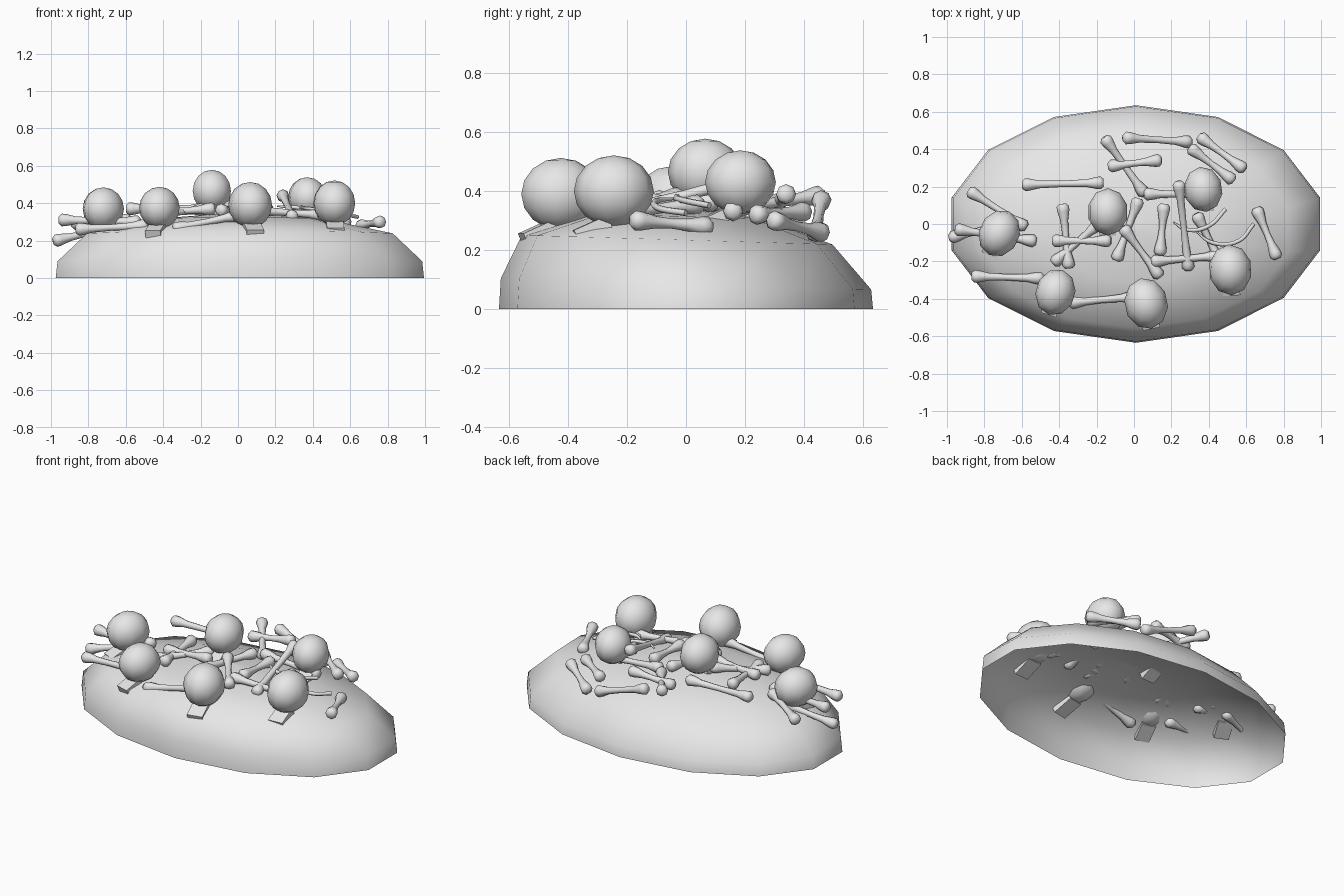
import bpy, bmesh, math
from mathutils import Vector, Matrix

if "Cube" in bpy.data.objects:
    bpy.data.objects.remove(bpy.data.objects["Cube"])

grey = bpy.data.materials.new("bone_grey")
grey.use_nodes = True
grey.diffuse_color = (0.8, 0.8, 0.8, 1)
grey.node_tree.nodes["Principled BSDF"].inputs["Base Color"].default_value = (0.8, 0.8, 0.8, 1)


def finish(name, bm, smooth=True):
    bmesh.ops.recalc_face_normals(bm, faces=bm.faces)
    mesh = bpy.data.meshes.new(name)
    bm.to_mesh(mesh)
    bm.free()
    mesh.materials.append(grey)
    for poly in mesh.polygons:
        poly.use_smooth = smooth
    obj = bpy.data.objects.new(name, mesh)
    bpy.context.collection.objects.link(obj)


def add_rings(bm, profile, sides, start=0.0):
    """Join circles of (radius, height) into a tube and return the rings."""
    rings = []
    for radius, height in profile:
        ring = []
        for i in range(sides):
            a = start + math.tau * i / sides
            ring.append(bm.verts.new((radius * math.cos(a), radius * math.sin(a), height)))
        rings.append(ring)
    for low, high in zip(rings, rings[1:]):
        for i in range(sides):
            j = (i + 1) % sides
            bm.faces.new((low[i], low[j], high[j], high[i]))
    return rings


# Mound: an open oval shell
SLOPE = [(1, 0), (0.99, 0.085), (0.83, 0.235), (0.45, 0.315), (0.02, 0.35)]
HALF_X, HALF_Y = 1.01, 0.635


def ground(x, y):
    r = math.hypot(x / HALF_X, (y + 0.03) / HALF_Y)
    for (r1, z1), (r2, z2) in zip(SLOPE, SLOPE[1:]):
        if r >= r2:
            return z1 + (z2 - z1) * (r1 - r) / (r1 - r2)
    return SLOPE[-1][1]


bm = bmesh.new()
rings = add_rings(bm, SLOPE, 14, math.pi / 2)
bm.faces.new(rings[-1])
for number, ring in enumerate(rings):
    for v in ring:
        v.co.x = v.co.x * HALF_X + 0.01
        v.co.y *= HALF_Y
        if number:
            v.co.z -= 0.03 * v.co.y
        if number > 1:
            v.co.y -= 0.03
finish("mound", bm)


# Bones: slim shafts with flared knuckles
def bone(name, start, end):
    start, end = Vector(start), Vector(end)
    axis = end - start
    half = axis.length / 2 + 0.018
    tip = [(0.02, 0), (0.034, 0.016), (0.032, 0.04), (0.021, 0.09)]
    profile = [(r, d - half) for r, d in tip] + [(0.017, 0)]
    profile += [(r, half - d) for r, d in reversed(tip)]
    bm = bmesh.new()
    rings = add_rings(bm, profile, 8)
    bm.faces.new(rings[0])
    bm.faces.new(rings[-1])
    turn = axis.to_track_quat("Z", "Y").to_matrix().to_4x4()
    bm.transform(Matrix.Translation((start + end) / 2) @ turn)
    finish(name, bm)


raised_bones = [
    ((-0.87, 0.17, 0.29), (-0.59, -0.01, 0.31)),
    ((-0.97, -0.07, 0.2), (-0.68, 0, 0.27)),
    ((-0.94, -0.03, 0.31), (-0.54, -0.09, 0.3)),
    ((-0.85, -0.28, 0.26), (-0.5, -0.29, 0.28)),
    ((-0.58, 0.21, 0.37), (-0.18, 0.22, 0.37)),
    ((-0.33, -0.42, 0.265), (0, -0.39, 0.335)),
    ((-0.15, 0.45, 0.385), (0.05, 0.17, 0.34)),
    ((-0.12, 0.31, 0.36), (0.13, 0.34, 0.39)),
    ((-0.04, 0.46, 0.37), (0.29, 0.44, 0.26)),
    ((0.36, 0.46, 0.26), (0.58, 0.3, 0.3)),
    ((0.31, 0.4, 0.33), (0.52, 0.24, 0.32)),
    ((0.24, 0.21, 0.44), (0.29, -0.23, 0.33)),
    ((0.66, 0.07, 0.28), (0.76, -0.17, 0.3)),
]
for i, (start, end) in enumerate(raised_bones):
    bone(f"raised_bone_{i + 1}", start, end)

resting_bones = [
    ((-0.38, 0.09), (-0.35, -0.22)),
    ((-0.42, -0.09), (-0.14, -0.09)),
    ((-0.42, -0.2), (-0.19, 0)),
    ((0.16, 0.09), (0.14, -0.15)),
    ((0.02, 0.12), (-0.09, -0.18)),
    ((-0.05, -0.03), (0.13, -0.27)),
    ((0.11, -0.2), (0.45, -0.17)),
    ((0.07, 0.16), (0.43, 0.16)),
    ((0.34, 0.04), (0.46, -0.2)),
]
for i, ends in enumerate(resting_bones):
    bone(f"resting_bone_{i + 1}", *[(x, y, ground(x, y) + 0.032) for x, y in ends])


# Ribs: thin tapered arcs
def rib(name, points):
    curve = bpy.data.curves.new(name, "CURVE")
    curve.dimensions = "3D"
    curve.bevel_depth = 0.011
    curve.bevel_resolution = 1
    curve.resolution_u = 6
    curve.use_fill_caps = True
    spline = curve.splines.new("BEZIER")
    spline.bezier_points.add(len(points) - 1)
    for p, (x, y) in zip(spline.bezier_points, points):
        p.co = (x, y, ground(x, y) + 0.05)
        p.handle_left_type = p.handle_right_type = "AUTO"
    spline.bezier_points[0].radius = 0.4
    curve.materials.append(grey)
    bpy.context.collection.objects.link(bpy.data.objects.new(name, curve))


rib("inner_rib", [(0.21, 0.01), (0.28, -0.03), (0.4, -0.01), (0.49, 0.08)])
rib("outer_rib", [(0.33, -0.04), (0.42, -0.1), (0.56, -0.09), (0.64, 0)])


# Skulls: faceted craniums with slanted block jaws
def skull(number, place, yaw, size):
    frame = (Matrix.Translation(place) @ Matrix.Rotation(math.radians(yaw), 4, "Z")
             @ Matrix.Scale(size, 4))
    bm = bmesh.new()
    bmesh.ops.create_uvsphere(bm, u_segments=10, v_segments=8, radius=1)
    bm.transform(frame @ Matrix.Diagonal((0.112, 0.132, 0.118, 1)))
    finish(f"cranium_{number}", bm)

    bm = bmesh.new()
    bmesh.ops.create_cube(bm, size=1)
    tilt = Matrix.Rotation(math.radians(24), 4, "X")
    bm.transform(frame @ Matrix.Translation((0, -0.07, -0.125)) @ tilt
                 @ Matrix.Diagonal((0.09, 0.12, 0.045, 1)))
    finish(f"jaw_{number}", bm, smooth=False)


skulls = [
    ((-0.72, -0.05, 0.37), -25, 0.97),
    ((-0.42, -0.365, 0.375), -17, 0.95),
    ((0.065, -0.425, 0.39), 12, 1.04),
    ((0.515, -0.245, 0.4), 3, 1.03),
    ((-0.14, 0.065, 0.465), 0, 0.96),
    ((0.37, 0.185, 0.43), 8, 0.92),
]
for i, (place, yaw, size) in enumerate(skulls):
    skull(i + 1, place, yaw, size)
